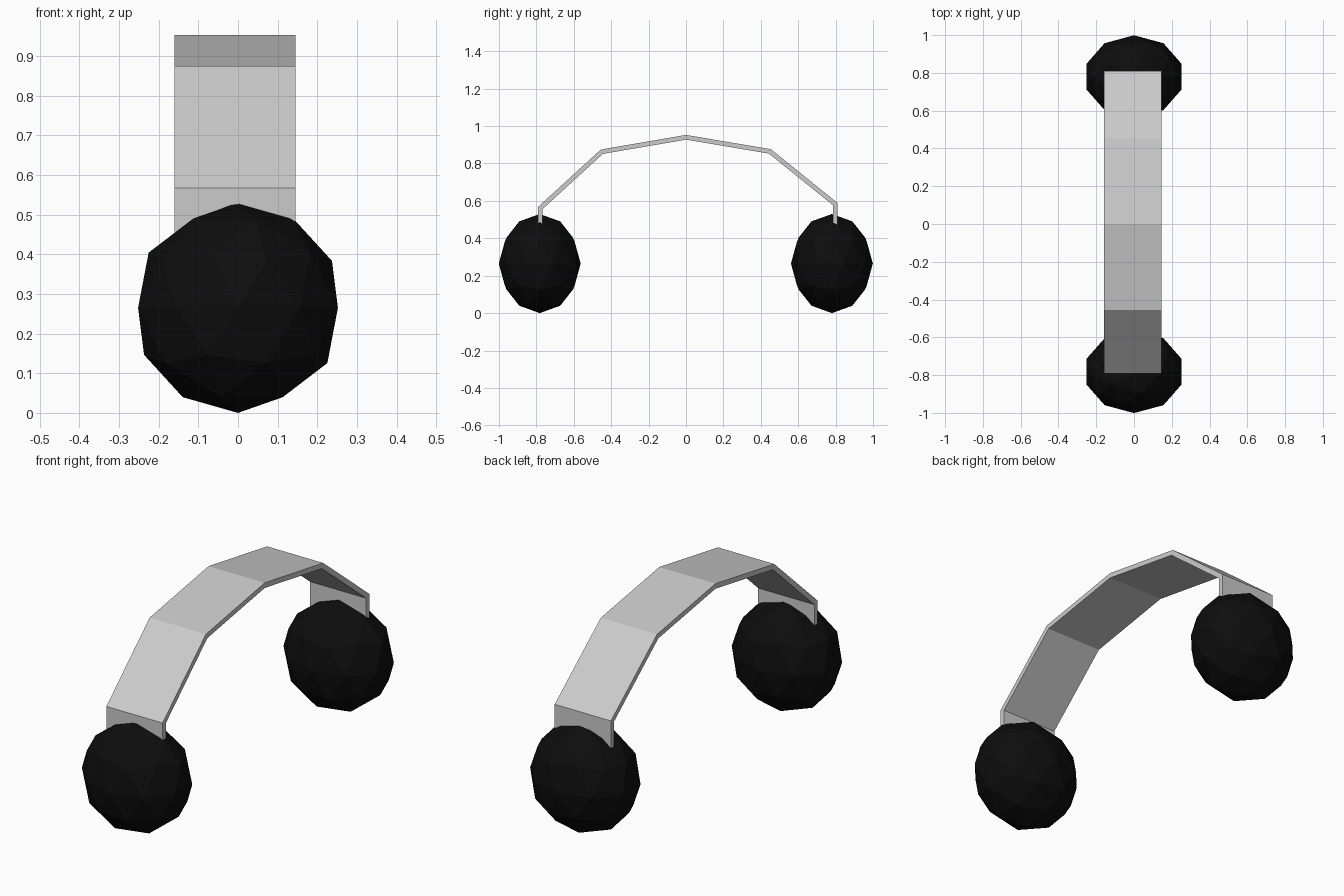
import bpy

if "Cube" in bpy.data.objects:
    bpy.data.objects.remove(bpy.data.objects["Cube"])

black = bpy.data.materials.new("black_pad")
black.diffuse_color = (0.004, 0.004, 0.004, 1)
black.use_nodes = True
black.node_tree.nodes["Principled BSDF"].inputs["Base Color"].default_value = black.diffuse_color

# Ear pads: low-poly flattened spheres
for name, y in (("front_ear_pad", -0.782), ("back_ear_pad", 0.78)):
    bpy.ops.mesh.primitive_ico_sphere_add(subdivisions=2, radius=1, location=(0, y, 0.265))
    pad = bpy.context.object
    pad.name = name
    pad.scale = (0.265, 0.219, 0.265)
    pad.data.materials.append(black)

# Headband: faceted ribbon along its centre line, thickened into a strip
path = [(-0.779, 0.42), (-0.779, 0.562), (-0.45, 0.863), (0, 0.94),
        (0.448, 0.865), (0.798, 0.583), (0.798, 0.42)]
verts = [(x, y, z) for y, z in path for x in (-0.16, 0.145)]
faces = [(2 * i, 2 * i + 1, 2 * i + 3, 2 * i + 2) for i in range(len(path) - 1)]
mesh = bpy.data.meshes.new("headband")
mesh.from_pydata(verts, [], faces)
band = bpy.data.objects.new("headband", mesh)
bpy.context.collection.objects.link(band)
solid = band.modifiers.new("thickness", 'SOLIDIFY')
solid.thickness = 0.025
solid.offset = 0
solid.use_even_offset = True
